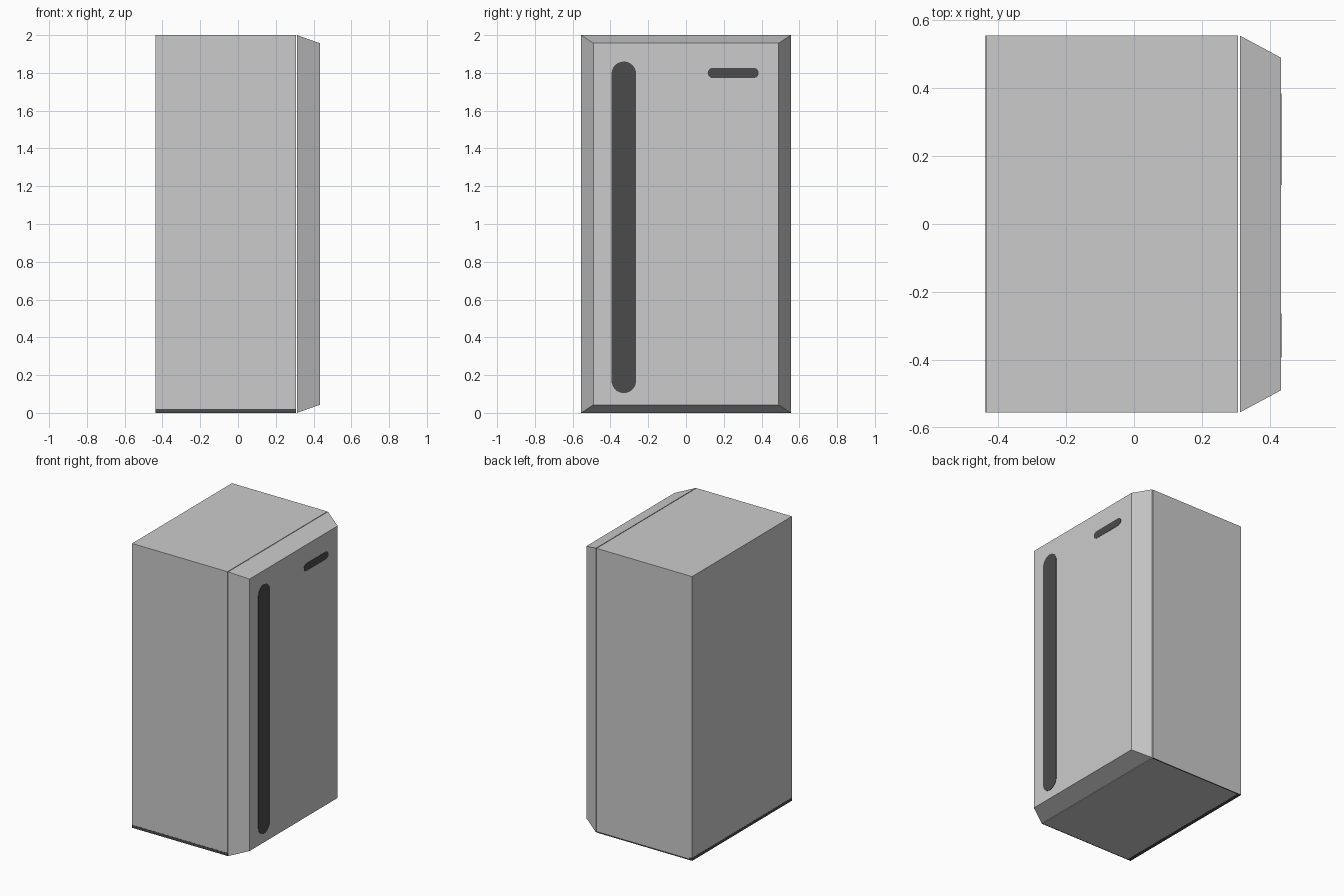
import bpy, bmesh, math

if "Cube" in bpy.data.objects:
    bpy.data.objects.remove(bpy.data.objects["Cube"])


def material(name, value):
    m = bpy.data.materials.new(name)
    m.diffuse_color = (value, value, value, 1)
    m.use_nodes = True
    m.node_tree.nodes["Principled BSDF"].inputs["Base Color"].default_value = m.diffuse_color
    return m


GREY = material("light grey", 0.60)
DARK = material("dark grey", 0.07)


def finish(name, bm, mat):
    bmesh.ops.recalc_face_normals(bm, faces=bm.faces)
    mesh = bpy.data.meshes.new(name)
    bm.to_mesh(mesh)
    bm.free()
    mesh.materials.append(mat)
    obj = bpy.data.objects.new(name, mesh)
    bpy.context.collection.objects.link(obj)
    return obj


def box(name, lo, hi, mat, front_inset=None):
    """Box between two corners; front_inset tapers the +x face in y and z."""
    bm = bmesh.new()
    bmesh.ops.create_cube(bm, size=1)
    for v in bm.verts:
        on_front = v.co.x > 0
        sign = [1 if c > 0 else -1 for c in v.co]
        v.co = [hi[i] if sign[i] > 0 else lo[i] for i in range(3)]
        if front_inset and on_front:
            v.co.y -= sign[1] * front_inset[0]
            v.co.z -= sign[2] * front_inset[1]
    return finish(name, bm, mat)


def pill(name, y0, y1, z0, z1, x0, x1, mat, steps=10):
    """Thin plate with half-round ends, facing +x."""
    r = min(y1 - y0, z1 - z0) / 2
    centres = [(y1 - r, z1 - r), (y0 + r, z1 - r), (y0 + r, z0 + r), (y1 - r, z0 + r)]
    bm = bmesh.new()
    verts = []
    for q, (cy, cz) in enumerate(centres):
        for i in range(steps + 1):
            a = math.pi / 2 * (q + i / steps)
            verts.append(bm.verts.new((x0, cy + r * math.cos(a), cz + r * math.sin(a))))
    face = bm.faces.new(verts)
    ext = bmesh.ops.extrude_face_region(bm, geom=[face])
    for v in ext["geom"]:
        if isinstance(v, bmesh.types.BMVert):
            v.co.x = x1
    bmesh.ops.remove_doubles(bm, verts=bm.verts, dist=1e-5)
    return finish(name, bm, mat)


# Cabinet and tapered door, separated by a narrow gap
box("cabinet", (-0.436, -0.555, 0.001), (0.307, 0.555, 2.0), GREY)
box("door", (0.312, -0.555, 0.0), (0.433, 0.555, 2.0), GREY, front_inset=(0.065, 0.043))

# Dark trim along the lower edges of the cabinet
box("side_base_trim", (-0.437, -0.556, 0.0), (0.307, -0.551, 0.02), DARK)
box("rear_base_trim", (-0.437, -0.556, 0.0), (-0.412, 0.555, 0.02), DARK)
box("far_base_trim", (-0.437, 0.547, 0.0), (0.307, 0.555, 0.01), DARK)

# Dark handle strip and small plate on the door
pill("handle", -0.394, -0.264, 0.105, 1.86, 0.430, 0.435, DARK)
pill("door_plate", 0.115, 0.385, 1.773, 1.826, 0.430, 0.435, DARK)
